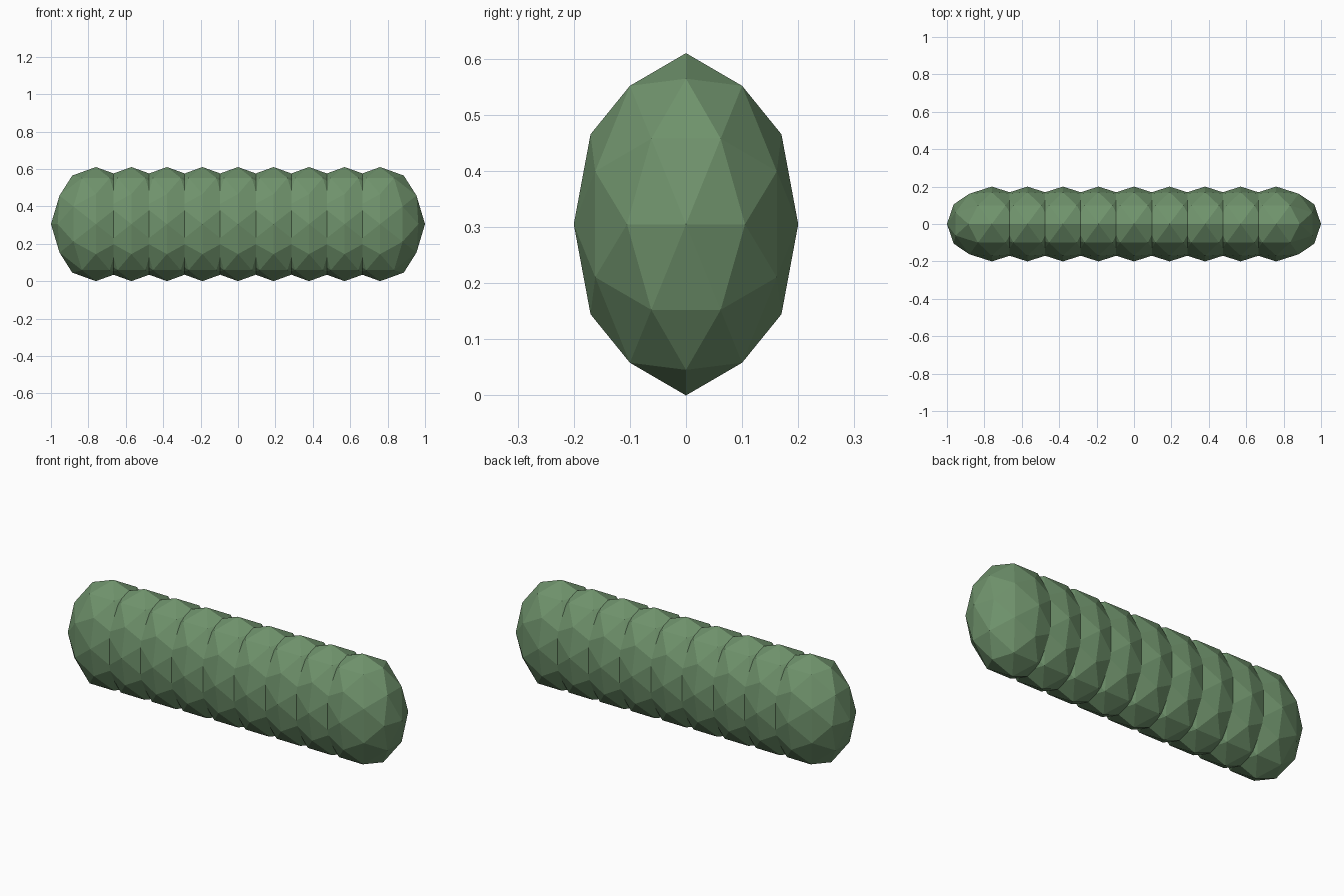
import bpy
import bmesh
from mathutils import Vector

cube = bpy.data.objects.get("Cube")
if cube:
    bpy.data.objects.remove(cube, do_unlink=True)

SEGMENTS = 9
SPACING = 0.19
RADII = Vector((0.24, 0.2, 0.305))
GOLDEN = (1 + 5 ** 0.5) / 2

# Leaf green
green = bpy.data.materials.new("leaf_green")
green.use_nodes = True
colour = (0.16, 0.29, 0.15, 1)
green.diffuse_color = colour
shader = next(n for n in green.node_tree.nodes if n.type == "BSDF_PRINCIPLED")
shader.inputs["Base Color"].default_value = colour


def faceted_ellipsoid(name, radii):
    """Icosahedron aligned to the axes, split once, rounded and stretched."""
    bm = bmesh.new()
    for a in (-GOLDEN, GOLDEN):
        for b in (-1, 1):
            for corner in ((0, a, b), (b, 0, a), (a, b, 0)):
                bm.verts.new(corner)
    bmesh.ops.convex_hull(bm, input=bm.verts[:])
    bmesh.ops.subdivide_edges(bm, edges=bm.edges[:], cuts=1, use_grid_fill=True)
    for v in bm.verts:
        v.co = v.co.normalized() * radii
    bmesh.ops.recalc_face_normals(bm, faces=bm.faces[:])
    mesh = bpy.data.meshes.new(name)
    bm.to_mesh(mesh)
    bm.free()
    mesh.materials.append(green)
    return mesh


# Row of overlapping body segments
segment_mesh = faceted_ellipsoid("segment", RADII)
for i in range(SEGMENTS):
    segment = bpy.data.objects.new(f"segment_{i + 1}", segment_mesh)
    segment.location = ((i - (SEGMENTS - 1) / 2) * SPACING, 0, RADII.z)
    bpy.context.collection.objects.link(segment)
